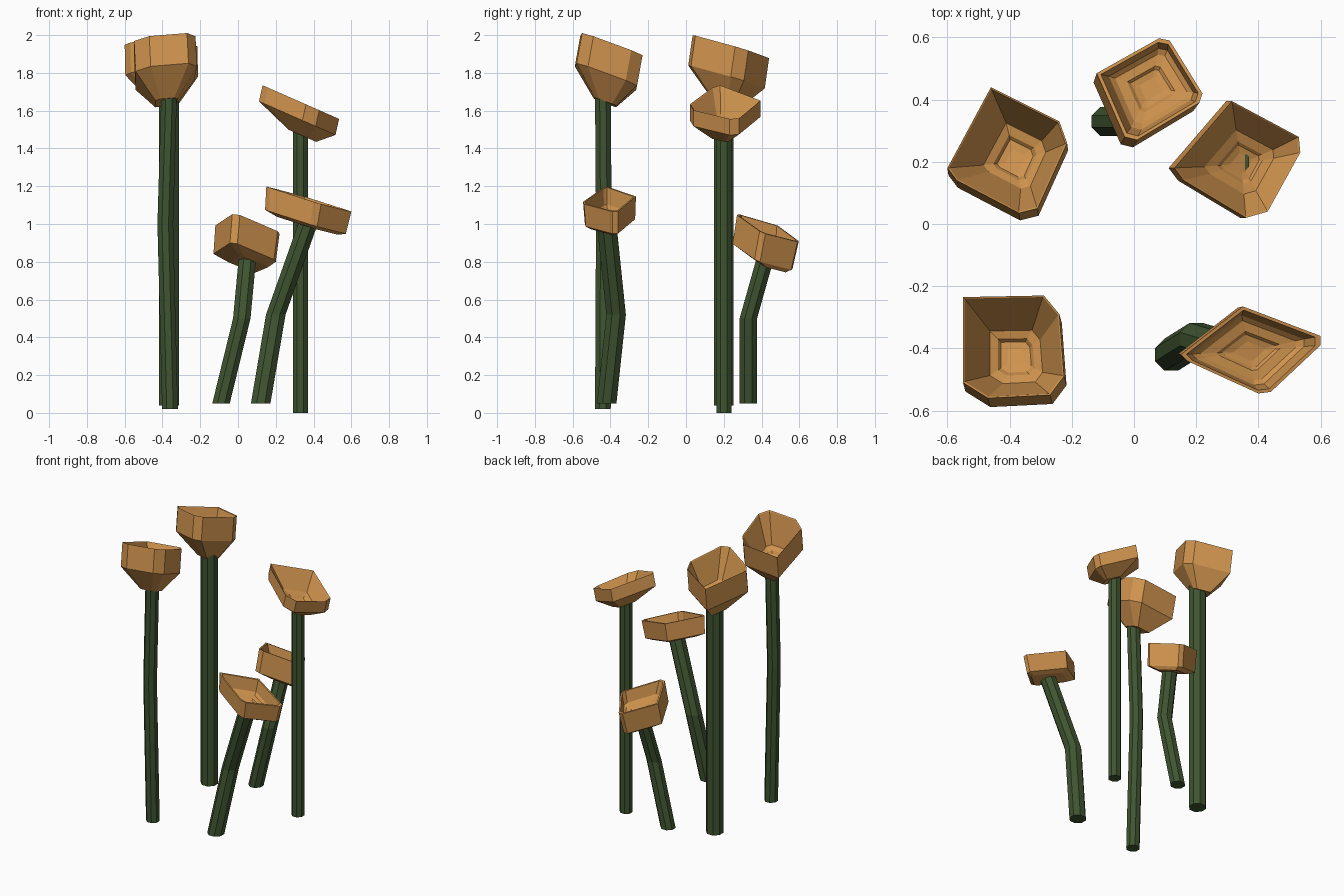
import bpy, bmesh, math

if "Cube" in bpy.data.objects:
    bpy.data.objects.remove(bpy.data.objects["Cube"])


def material(name, rgb):
    m = bpy.data.materials.new(name)
    m.diffuse_color = (*rgb, 1)
    m.use_nodes = True
    m.node_tree.nodes["Principled BSDF"].inputs["Base Color"].default_value = m.diffuse_color
    return m


GREEN = material("stem green", (0.05, 0.09, 0.03))
ORANGE = material("cap orange", (0.62, 0.29, 0.075))


def loft(name, rings, mat):
    """Skin a stack of equal-sized rings and close both ends."""
    bm = bmesh.new()
    vs = [[bm.verts.new(p) for p in r] for r in rings]
    n = len(vs[0])
    for a, b in zip(vs, vs[1:]):
        for i in range(n):
            j = (i + 1) % n
            bm.faces.new((a[i], a[j], b[j], b[i]))
    bm.faces.new(vs[0])
    bm.faces.new(vs[-1])
    bmesh.ops.recalc_face_normals(bm, faces=bm.faces)
    me = bpy.data.meshes.new(name)
    bm.to_mesh(me)
    bm.free()
    me.materials.append(mat)
    ob = bpy.data.objects.new(name, me)
    bpy.context.collection.objects.link(ob)


def stem(name, path, r):
    rings = [[(x + r * math.cos(math.pi * (k + .5) / 4),
               y + r * math.sin(math.pi * (k + .5) / 4), z) for k in range(8)]
             for x, y, z in path]
    loft(name, rings, GREEN)


def cup(name, rim, centre, slope, foot, inner, wall, base):
    """Tilted cup. Steps are (scale, drop); centres drift towards the foot."""
    cx, cy, cz = centre
    ax, ay = slope

    def ring(s, drop, ox, oy):
        return [(ox + s * (x - cx), oy + s * (y - cy),
                 cz - drop + ax * s * (x - cx) + ay * s * (y - cy)) for x, y in rim]

    rings = [ring(s, d, *foot) for s, d in inner[:-1]]      # stepped hollow
    rings.append(ring(*inner[-1], cx, cy))                  # inside edge of the rim
    rings.append(ring(1, 0, cx, cy))                        # rim
    s, d = wall
    rings.append(ring(s, d, cx + ax * d * .5, cy + ay * d * .5))
    rings.append(ring(*base, *foot))                        # underside
    loft(name, rings, ORANGE)


deep = [(.17, .22), (.3, .215), (.36, .2), (.52, .185), (.97, .004)]
mid = [(.17, .135), (.3, .13), (.36, .12), (.55, .11), (.97, .004)]
shallow = [(.22, .115), (.38, .11), (.45, .10), (.68, .095), (.8, .08), (.92, .0)]

# Stems
stem("tall_back_stem", [(-.365, .2, .04), (-.365, .2, 1.68)], .057)
stem("tall_front_stem", [(-.36, -.44, .02), (-.385, -.435, 1.0), (-.365, -.44, 1.68)], .045)
stem("right_stem", [(.33, .2, 0), (.33, .2, 1.5)], .043)
stem("short_back_stem", [(-.09, .33, .05), (.02, .33, .5), (.05, .42, .82)], .05)
stem("short_front_stem", [(.12, -.42, .05), (.2, -.37, .52), (.37, -.42, 1.0)], .056)

# Cups
cup("tall_back_cup",
    [(-.46, .44), (-.24, .33), (-.215, .26), (-.31, .05), (-.37, .035), (-.57, .14), (-.6, .18)],
    (-.40, .20, 1.95), (.04, -.29), (-.38, .2), deep, (1, .16), (.36, .31))
cup("tall_front_cup",
    [(-.55, -.235), (-.29, -.23), (-.24, -.29), (-.225, -.49), (-.27, -.55), (-.47, -.56), (-.55, -.51)],
    (-.39, -.40, 1.945), (.1, -.36), (-.38, -.43), deep, (1, .16), (.36, .30))
cup("right_cup",
    [(.315, .395), (.53, .28), (.535, .23), (.43, .04), (.36, .02), (.16, .14), (.13, .18)],
    (.345, .20, 1.64), (-.44, 0), (.345, .195), mid, (1, .085), (.36, .175))
cup("short_back_cup",
    [(.08, .597), (.115, .59), (.22, .42), (.21, .39), (.01, .27), (-.03, .28), (-.12, .485)],
    (.05, .435, .977), (-.2, -.38), (.055, .435), shallow, (.97, .15), (.6, .19))
cup("short_front_cup",
    [(.35, -.265), (.6, -.36), (.6, -.39), (.44, -.54), (.4, -.545), (.17, -.44), (.15, -.42)],
    (.38, -.41, 1.13), (-.3, .05), (.37, -.41), shallow, (.95, .12), (.72, .14))
